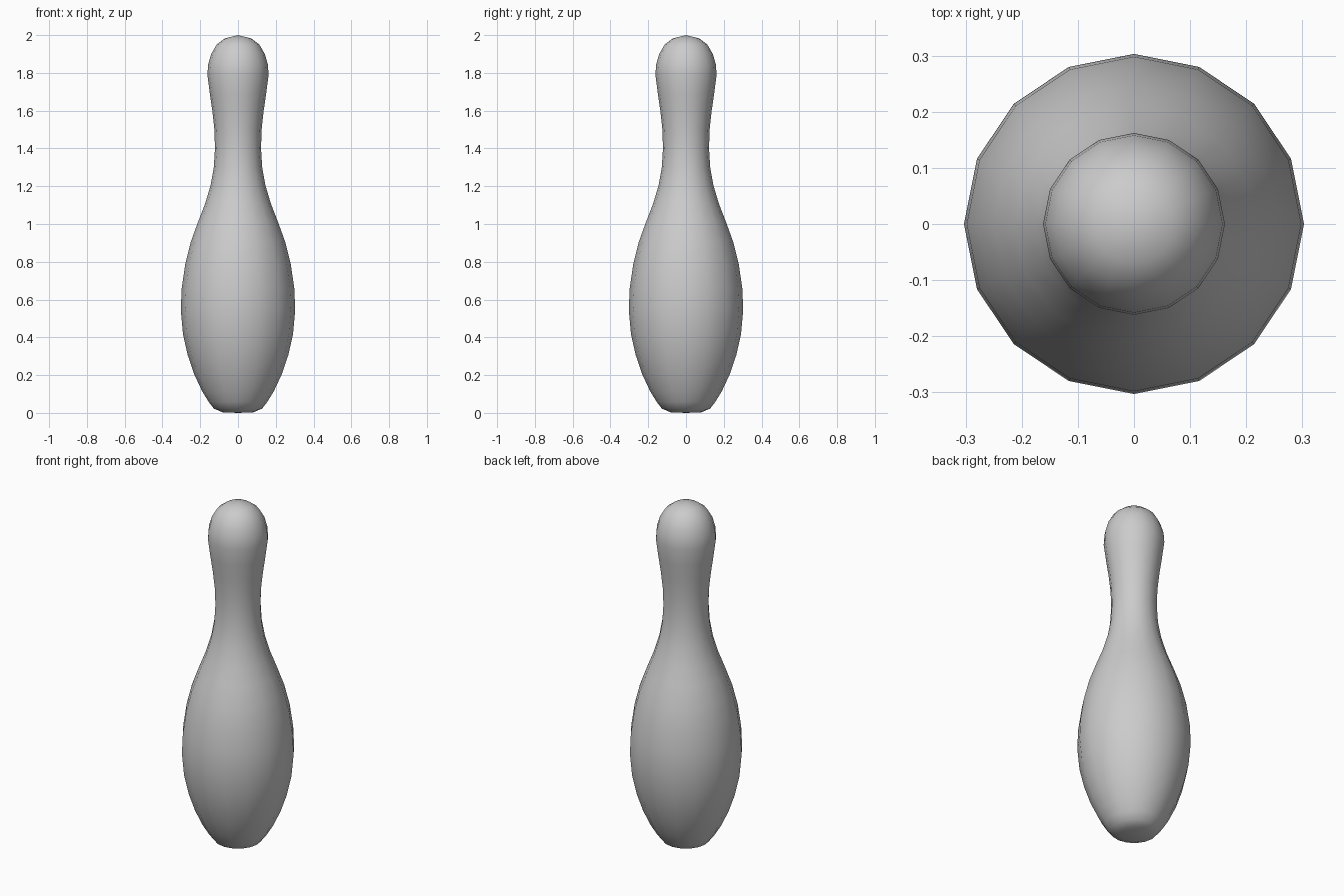
import bpy, bmesh
from math import cos, sin, pi

if "Cube" in bpy.data.objects:
    bpy.data.objects.remove(bpy.data.objects["Cube"])

SIDES = 16

# Pin outline (radius, height) from base to crown
profile = [(0, 0), (0.08, 0.003), (0.127, 0.022), (0.155, 0.058), (0.19, 0.115),
           (0.232, 0.205), (0.266, 0.305), (0.291, 0.415), (0.303, 0.545),
           (0.298, 0.66), (0.279, 0.79), (0.25, 0.905), (0.212, 1.01),
           (0.175, 1.105), (0.145, 1.205), (0.128, 1.3), (0.122, 1.4),
           (0.125, 1.5), (0.136, 1.6), (0.149, 1.69), (0.162, 1.79),
           (0.158, 1.845), (0.142, 1.9), (0.113, 1.95), (0.071, 1.982), (0, 2)]

bm = bmesh.new()

# Pole vertices and rings
rings = []
for r, z in profile:
    n = 1 if r == 0 else SIDES
    rings.append([bm.verts.new((r * cos(2 * pi * i / SIDES),
                                r * sin(2 * pi * i / SIDES), z)) for i in range(n)])

# Skin between neighbouring rings, fans at the poles
for lo, hi in zip(rings, rings[1:]):
    for i in range(SIDES):
        j = i + 1
        corners = [lo[i % len(lo)], lo[j % len(lo)], hi[j % len(hi)], hi[i % len(hi)]]
        bm.faces.new(list(dict.fromkeys(corners)))

for f in bm.faces:
    f.smooth = True
bmesh.ops.recalc_face_normals(bm, faces=bm.faces[:])

mesh = bpy.data.meshes.new("bowling_pin")
bm.to_mesh(mesh)
bm.free()
pin = bpy.data.objects.new("bowling_pin", mesh)
bpy.context.collection.objects.link(pin)
